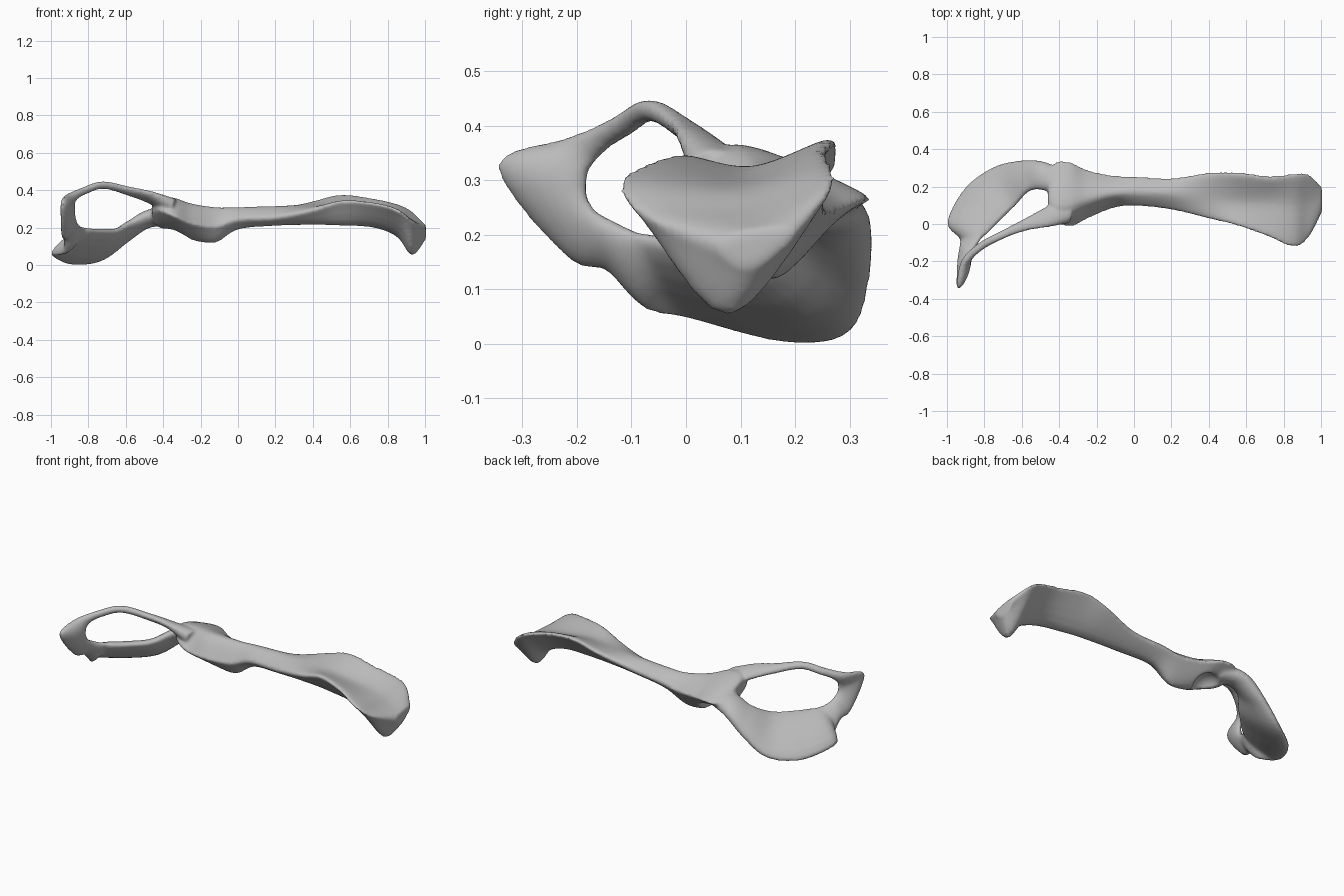
import bpy
import math
from mathutils import Vector

default = bpy.data.objects.get("Cube")
if default:
    bpy.data.objects.remove(default, do_unlink=True)


def make_material(name, colour):
    mat = bpy.data.materials.new(name)
    mat.use_nodes = True
    mat.diffuse_color = colour
    mat.node_tree.nodes["Principled BSDF"].inputs["Base Color"].default_value = colour
    return mat


def spline(points, steps, closed=False):
    """Smooth curve through points of any dimension."""
    count = len(points)
    pick = (lambda i: points[i % count]) if closed else (lambda i: points[max(0, min(count - 1, i))])
    result = []
    for i in range(count if closed else count - 1):
        before, start, end, after = (Vector(pick(i + k)) for k in (-1, 0, 1, 2))
        for s in range(steps):
            t = s / steps
            leave, arrive = (end - before) / 2, (after - start) / 2
            result.append(start + leave * t
                          + (3 * (end - start) - 2 * leave - arrive) * t ** 2
                          + (2 * (start - end) + leave + arrive) * t ** 3)
    if not closed:
        result.append(Vector(points[-1]))
    return result


def loft(name, rings):
    """Closed tube through matching rings of points."""
    size = len(rings[0])
    faces = [list(range(size))[::-1]]
    for r in range(len(rings) - 1):
        for k in range(size):
            a, b = r * size + k, r * size + (k + 1) % size
            faces.append([a, b, b + size, a + size])
    last = (len(rings) - 1) * size
    faces.append([last + k for k in range(size)])
    mesh = bpy.data.meshes.new(name)
    mesh.from_pydata([p for ring in rings for p in ring], [], faces)
    obj = bpy.data.objects.new(name, mesh)
    bpy.context.collection.objects.link(obj)
    bpy.context.view_layer.objects.active = obj
    bpy.ops.object.select_all(action='DESELECT')
    obj.select_set(True)
    bpy.ops.object.mode_set(mode='EDIT')
    bpy.ops.mesh.select_all(action='SELECT')
    bpy.ops.mesh.normals_make_consistent(inside=False)
    bpy.ops.object.mode_set(mode='OBJECT')
    return obj


# Shaft and flared blade: x, then y and z of the front, top, back and lower ridges
shaft_sections = [
    (-.46, .1, .31, .13, .34, .26, .28, .19, .24),
    (-.42, .03, .31, .1, .365, .31, .28, .18, .2),
    (-.34, 0, .28, .1, .36, .31, .28, .16, .18),
    (-.25, .04, .24, .13, .33, .275, .26, .17, .135),
    (-.12, .09, .22, .16, .31, .25, .25, .16, .12),
    (0, .105, .26, .17, .31, .245, .27, .17, .19),
    (.2, .085, .27, .16, .315, .235, .29, .15, .21),
    (.4, .04, .305, .14, .32, .26, .34, .13, .215),
    (.55, .005, .345, .12, .325, .26, .375, .11, .21),
    (.72, -.05, .335, .11, .305, .24, .355, .09, .2),
    (.85, -.1, .3, .1, .285, .25, .325, .08, .15),
    (.93, -.06, .24, .11, .245, .25, .285, .08, .05),
    (1.005, .07, .19, .13, .21, .19, .21, .12, .14),
]
edge_drop = Vector((0, .03))  # blunt thickness of the front and back ridges
shaft_rings = []
for section in spline(shaft_sections, 5):
    front, top, back, lower = (Vector(section[i:i + 2]) for i in range(1, 9, 2))
    outline = [front, top, back, back - edge_drop, lower, front - edge_drop]
    shaft_rings.append([(section[0], p[0], p[1]) for p in spline(outline, 5, closed=True)])
bone = loft("hip_bone", shaft_rings)

# Ring around the opening: inner edge, outer edge and thickness
ring_sections = [
    (-.36, .13, .28, -.34, .01, .33, .1),
    (-.46, .095, .33, -.46, -.015, .385, .05),
    (-.58, .03, .375, -.58, -.035, .412, .04),
    (-.72, -.045, .415, -.72, -.085, .44, .04),
    (-.82, -.1, .385, -.82, -.14, .41, .04),
    (-.87, -.165, .34, -.92, -.22, .375, .045),
    (-.88, -.185, .29, -.94, -.345, .325, .05),
    (-.87, -.175, .25, -.94, -.215, .16, .05),
    (-.86, -.145, .225, -.93, -.135, .135, .055),
    (-.84, -.1, .205, -.93, -.07, .065, .06),
    (-.79, -.05, .19, -.995, .01, .055, .07),
    (-.72, .02, .185, -.9, .19, .01, .075),
    (-.64, .1, .19, -.75, .3, .025, .075),
    (-.56, .18, .235, -.62, .335, .12, .075),
    (-.47, .18, .27, -.5, .335, .22, .09),
    (-.36, .14, .28, -.38, .29, .24, .1),
]
samples = spline(ring_sections, 5)
middles = [(Vector(s[:3]) + Vector(s[3:6])) / 2 for s in samples]
ring_rings = []
for i, s in enumerate(samples):
    along = middles[min(i + 1, len(middles) - 1)] - middles[max(i - 1, 0)]
    half = (Vector(s[3:6]) - Vector(s[:3])) / 2
    normal = half.cross(along).normalized() * s[6] / 2
    angles = [math.tau * k / 16 for k in range(16)]
    ring_rings.append([middles[i] + half * 1.04 * math.cos(a) + normal * math.sin(a) for a in angles])
ring = loft("lower_ring", ring_rings)

# Fuse the two parts
bpy.ops.object.select_all(action='DESELECT')
ring.select_set(True)
bone.select_set(True)
bpy.context.view_layer.objects.active = bone
bpy.ops.object.join()


def apply_modifier(kind, **settings):
    modifier = bone.modifiers.new(kind.title(), kind)
    for key, value in settings.items():
        setattr(modifier, key, value)
    bpy.ops.object.modifier_apply(modifier=modifier.name)


apply_modifier('REMESH', mode='VOXEL', voxel_size=.008)

# Joint socket hollowed into the underside
bpy.ops.mesh.primitive_uv_sphere_add(segments=32, ring_count=16, radius=.085, location=(-.33, .21, .15))
socket = bpy.context.object
socket.name = "socket_cutter"
bpy.ops.object.select_all(action='DESELECT')
bone.select_set(True)
bpy.context.view_layer.objects.active = bone
apply_modifier('BOOLEAN', operation='DIFFERENCE', object=socket, solver='EXACT')
bpy.data.objects.remove(socket, do_unlink=True)
apply_modifier('REMESH', mode='VOXEL', voxel_size=.008)
apply_modifier('SMOOTH', factor=.5, iterations=5)

bone.data.materials.clear()
bone.data.materials.append(make_material("bone_grey", (.5, .5, .5, 1)))
bpy.ops.object.shade_smooth_by_angle(angle=math.radians(60))
